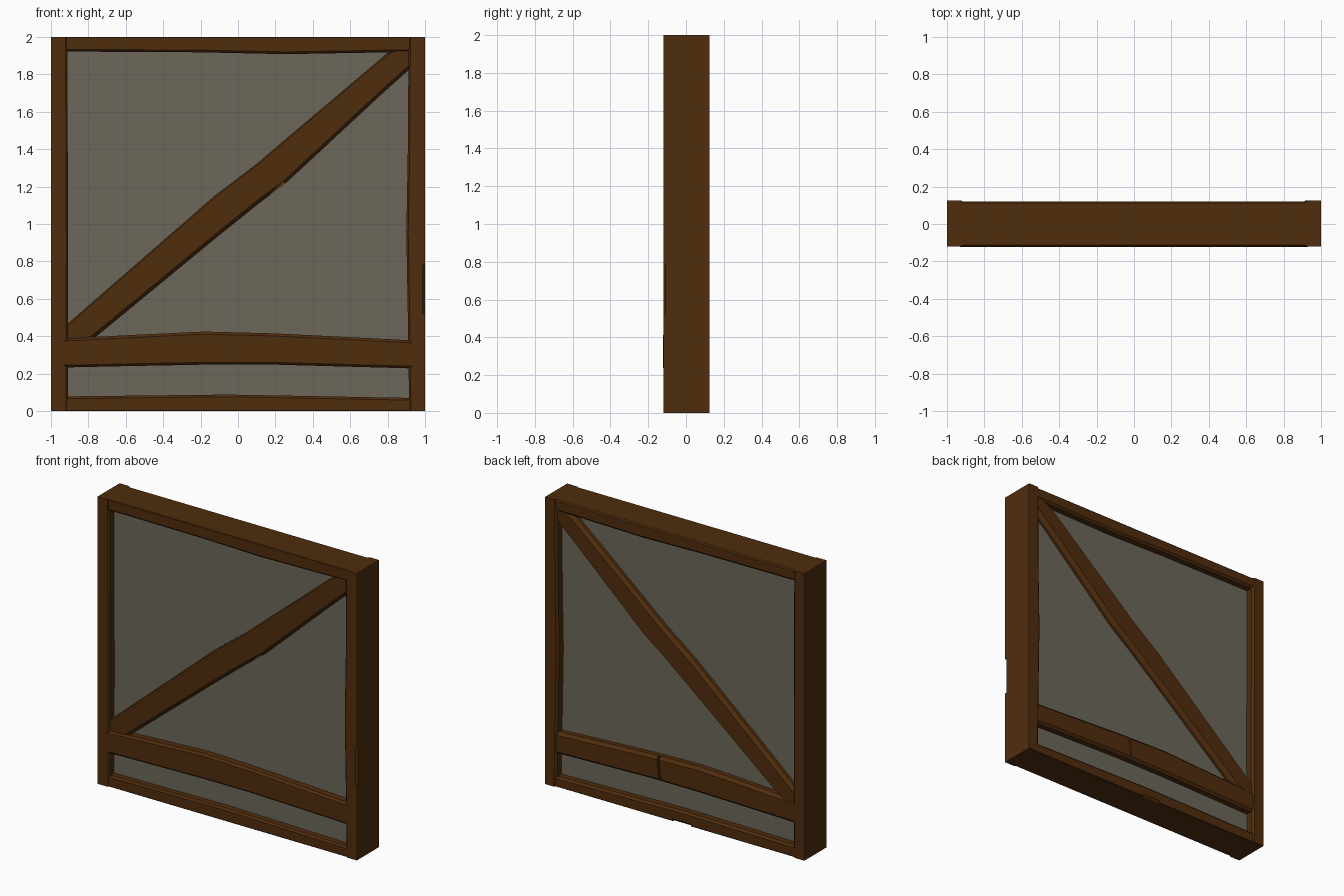
import bpy, bmesh
from mathutils import Matrix, Vector

if "Cube" in bpy.data.objects:
    bpy.data.objects.remove(bpy.data.objects["Cube"])


def material(name, rgb):
    m = bpy.data.materials.new(name)
    m.diffuse_color = (*rgb, 1)
    m.use_nodes = True
    m.node_tree.nodes["Principled BSDF"].inputs["Base Color"].default_value = m.diffuse_color
    return m


WOOD = material("dark_wood", (0.08, 0.026, 0.004))
PLASTER = material("grey_plaster", (0.15, 0.137, 0.105))


def make_object(name, bm, mat):
    bmesh.ops.recalc_face_normals(bm, faces=bm.faces)
    mesh = bpy.data.meshes.new(name)
    bm.to_mesh(mesh)
    bm.free()
    mesh.materials.append(mat)
    obj = bpy.data.objects.new(name, mesh)
    bpy.context.collection.objects.link(obj)
    return obj


def beam(name, stations, y0, y1, chamfers, upright=False):
    """Loft (along, low, high) stations; chamfers: front low, front high, back high, back low."""
    bm = bmesh.new()
    rings = []
    fl, fh, bh, bl = chamfers
    for a, lo, hi in stations:
        section = [(y0 + fl, lo), (y0, lo + fl), (y0, hi - fh), (y0 + fh, hi),
                   (y1 - bh, hi), (y1, hi - bh), (y1, lo + bl), (y1 - bl, lo)]
        rings.append([bm.verts.new((w, y, a) if upright else (a, y, w)) for y, w in section])
    for r, s in zip(rings, rings[1:]):
        for i in range(8):
            j = (i + 1) % 8
            bm.faces.new((r[i], r[j], s[j], s[i]))
    bm.faces.new(rings[0])
    bm.faces.new(rings[-1])
    bmesh.ops.remove_doubles(bm, verts=bm.verts, dist=0.0001)
    return make_object(name, bm, WOOD)


def chip(target, location, size, turn=0, axis='Y'):
    """Cut a small box-shaped nick out of a beam."""
    bm = bmesh.new()
    bmesh.ops.create_cube(bm, size=1, matrix=Matrix.Translation(Vector(location))
                          @ Matrix.Rotation(turn, 4, axis) @ Matrix.Diagonal((*size, 1)))
    cutter = make_object(target.name + "_cutter", bm, WOOD)
    cutter.hide_render = True
    cutter.hide_viewport = True
    cutter.display_type = 'WIRE'
    mod = target.modifiers.new("nick", 'BOOLEAN')
    mod.operation = 'DIFFERENCE'
    mod.solver = 'EXACT'
    mod.object = cutter


# Plaster infill
bm = bmesh.new()
bmesh.ops.create_cube(bm, size=1, matrix=Matrix.Translation((0, 0, 1))
                      @ Matrix.Diagonal((1.86, 0.13, 1.9, 1)))
make_object("plaster_panel", bm, PLASTER)

# Corner posts, worn on their inner edges
beam("left_post", [(0, -1, -0.91), (0.9, -1, -0.908), (1.3, -1, -0.91), (2, -1, -0.912)],
     -0.12, 0.125, (0, 0.01, 0.015, 0), True)
right_post = beam("right_post", [(0, 0.915, 1), (0.4, 0.91, 1), (0.95, 0.9, 1), (1.4, 0.908, 1), (2, 0.912, 1)],
                  -0.12, 0.125, (0.01, 0, 0, 0.015), True)
chip(right_post, (1.008, -0.128, 0.65), (0.04, 0.04, 0.26), 0.785, 'Z')

# Top and bottom plates
beam("top_plate", [(-0.93, 1.922, 2), (-0.2, 1.918, 2), (0.25, 1.908, 2), (0.93, 1.92, 2)],
     -0.116, 0.119, (0.012, 0.004, 0.008, 0.014))
bottom = beam("bottom_plate", [(-0.93, 0, 0.078), (-0.05, 0, 0.088), (0.93, 0, 0.07)],
              -0.116, 0.119, (0.004, 0.012, 0.014, 0.004))
chip(bottom, (-0.05, 0.122, 0), (0.14, 0.03, 0.03), 0.785, 'X')

# Bowed cross rail with a split in its back
rail = beam("cross_rail", [(-0.93, 0.233, 0.388), (-0.6, 0.24, 0.405), (-0.18, 0.248, 0.425),
                           (0.2, 0.248, 0.415), (0.93, 0.228, 0.378)],
            -0.122, 0.118, (0.012, 0.014, 0.02, 0.016))
chip(rail, (0.13, 0.12, 0.36), (0.014, 0.05, 0.2), 0.1)

# Diagonal brace
brace = beam("diagonal_brace", [(-0.93, 0.28, 0.45), (-0.77, 0.39, 0.59), (-0.12, 0.925, 1.155),
                                (0.11, 1.11, 1.33), (0.25, 1.215, 1.45), (0.8, 1.725, 1.915),
                                (0.93, 1.84, 1.98)],
             -0.11, 0.112, (0.022, 0.01, 0.025, 0.03))
chip(brace, (0.215, -0.1, 1.185), (0.1, 0.06, 0.028), -0.78)
